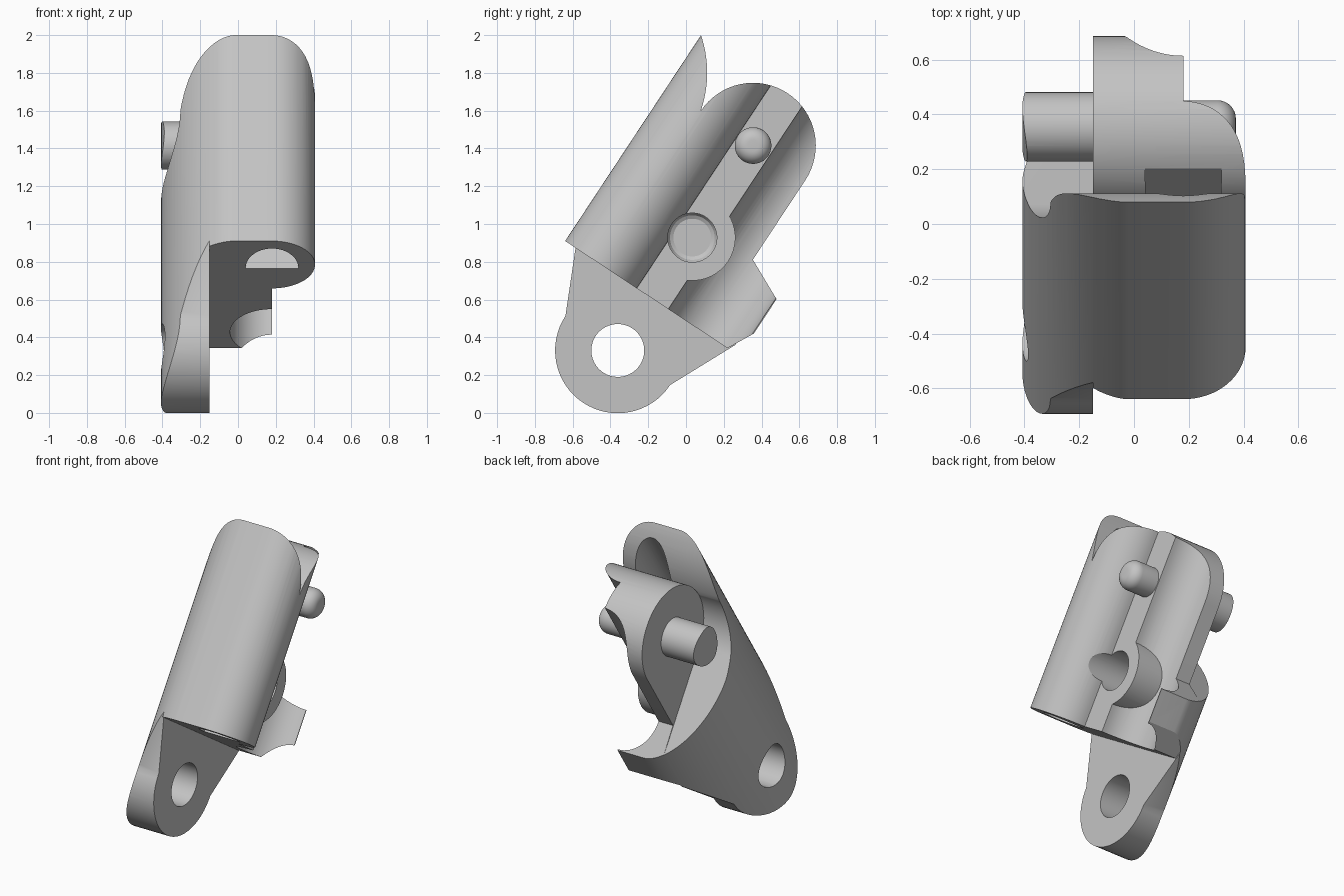
import bpy, bmesh, math
from mathutils import Matrix, Vector

if "Cube" in bpy.data.objects:
    bpy.data.objects.remove(bpy.data.objects["Cube"], do_unlink=True)

mat = bpy.data.materials.new("light_grey")
mat.use_nodes = True
GREY = (0.55, 0.55, 0.55, 1)
mat.diffuse_color = GREY
mat.node_tree.nodes["Principled BSDF"].inputs["Base Color"].default_value = GREY

# Local frame: x across, u through the thickness, v along the link
MID, R = 0.552, 0.332          # thickness centre line, knuckle radius
DEPTH = 2 * MID
PIN_V, EAR_V, BOSS_V = 0.97, -0.33, 0.386
INNER, GROOVE = -0.15, 0.18    # side faces of the centre plate


def arc(cx, cy, rx, a0, a1, n=32, ry=None):
    ry = rx if ry is None else ry
    angles = [math.radians(a0 + (a1 - a0) * i / n) for i in range(n + 1)]
    return [(cx + rx * math.cos(a), cy + ry * math.sin(a)) for a in angles]


def bow(p, mid, q, n=14):
    """Smooth curve from p to q through mid."""
    p, mid, q = Vector(p), Vector(mid), Vector(q)
    c = 2 * mid - (p + q) / 2
    ts = [i / n for i in range(1, n + 1)]
    return [tuple(p * (1 - t) ** 2 + c * 2 * t * (1 - t) + q * t * t) for t in ts]


def add_object(name, bm):
    bmesh.ops.recalc_face_normals(bm, faces=bm.faces)
    mesh = bpy.data.meshes.new(name)
    bm.to_mesh(mesh)
    bm.free()
    mesh.materials.append(mat)
    obj = bpy.data.objects.new(name, mesh)
    bpy.context.collection.objects.link(obj)
    return obj


def prism(name, points, lo, hi, along):
    """Extrude a (u, v) outline along x, or an (x, u) outline along v."""
    bm = bmesh.new()
    place = (lambda a, b: (lo, a, b)) if along == "x" else (lambda a, b: (a, b, lo))
    face = bm.faces.new([bm.verts.new(place(a, b)) for a, b in points])
    step = (hi - lo, 0, 0) if along == "x" else (0, 0, hi - lo)
    grown = bmesh.ops.extrude_face_region(bm, geom=[face])["geom"]
    verts = [g for g in grown if isinstance(g, bmesh.types.BMVert)]
    bmesh.ops.translate(bm, verts=verts, vec=step)
    return add_object(name, bm)


def turned(name, v, profile, n=48):
    """Solid of revolution about an axis parallel to x, from (x, radius) pairs."""
    bm = bmesh.new()
    rings = [[bm.verts.new((x, a, b)) for a, b in arc(MID, v, r, 0, 360, n)[:-1]]
             for x, r in profile]
    for r0, r1 in zip(rings, rings[1:]):
        for i in range(n):
            j = (i + 1) % n
            bm.faces.new((r0[i], r0[j], r1[j], r1[i]))
    bm.faces.new(rings[0])
    bm.faces.new(rings[-1])
    return add_object(name, bm)


def combine(target, tool, operation):
    mod = target.modifiers.new("combine", "BOOLEAN")
    mod.operation, mod.solver, mod.object = operation, "EXACT", tool
    bpy.context.view_layer.objects.active = target
    bpy.ops.object.modifier_apply(modifier=mod.name)
    bpy.data.objects.remove(tool, do_unlink=True)


# Curved end of the front shell, shared by both halves
shell_end = bow((MID - R, PIN_V), (0.138, 1.156), (0, 1.306))
claw_low, claw_top = (DEPTH, 0.142), (DEPTH, 0.36)

# Centre plate with its rounded end, shell and claw
link = prism("link_body",
             [(0, 0), (1.03, 0), claw_low, claw_top, (MID + R, 0.465)]
             + arc(MID, PIN_V, R, 0, 180) + shell_end,
             INNER, 0.5, "x")

# Side wall: ear below, concave clearance around the pin above
side_wall = prism("side_wall",
                  arc(MID, EAR_V, R, 180, 360) + [claw_low, claw_top]
                  + arc(MID, PIN_V, R, 244.5, 180) + shell_end + [(0, 0.142)],
                  -0.5, INNER, "x")
combine(link, side_wall, "UNION")

# Hinge pin
combine(link, turned("hinge_pin", PIN_V, [(-0.5, 0.127), (-0.1, 0.127)]), "UNION")

# Cross-section: rounded outer side, full lobe, flat groove, hollow channel
outer = []
for i in range(49):
    a = math.pi * (0.5 + i / 48)
    c, s = abs(math.cos(a)), math.sin(a)
    outer.append((-0.02 - 0.388 * c ** 1.15,
                  MID - MID * math.copysign(abs(s) ** 1.15, s)))
lobe_r = 0.2275
section = (outer + [(GROOVE, DEPTH)]
           + arc(GROOVE, DEPTH - lobe_r, 0.222, 90, 270)
           + arc(GROOVE, lobe_r, lobe_r, 90, -90))
combine(link, prism("section", section, -1, 1.6, "v"), "INTERSECT")

# Boss and its socket
combine(link, turned("boss", BOSS_V, [(-0.1, 0.228), (GROOVE, 0.228)]), "UNION")
combine(link, turned("socket", BOSS_V,
                     [(-0.03, 0.1), (-0.02, 0.118), (0, 0.13), (0.6, 0.13)]),
        "DIFFERENCE")

# Ear hole
combine(link, turned("ear_hole", EAR_V, [(-0.6, 0.14), (0, 0.14)]), "DIFFERENCE")

# Arched bore along the lobe
bore = arc(GROOVE, 0.262, 0.14, 180, 360, 24, 0.19)
combine(link, prism("bore", bore, -0.5, 1.6, "v"), "DIFFERENCE")

# Rounded locating knob
knob = [(0.1, 0.097)] + arc(0.305, 0.03, 0.067, 90, 0, 8)
combine(link, turned("knob", PIN_V, knob), "UNION")

# Lean the finished link back
lean = math.asin(0.551)
link.data.transform(Matrix.Translation((0, -0.64, 0.91))
                    @ Matrix.Rotation(-lean, 4, "X"))
bpy.ops.object.select_all(action="DESELECT")
link.select_set(True)
bpy.context.view_layer.objects.active = link
bpy.ops.object.shade_smooth_by_angle(angle=math.radians(25))
